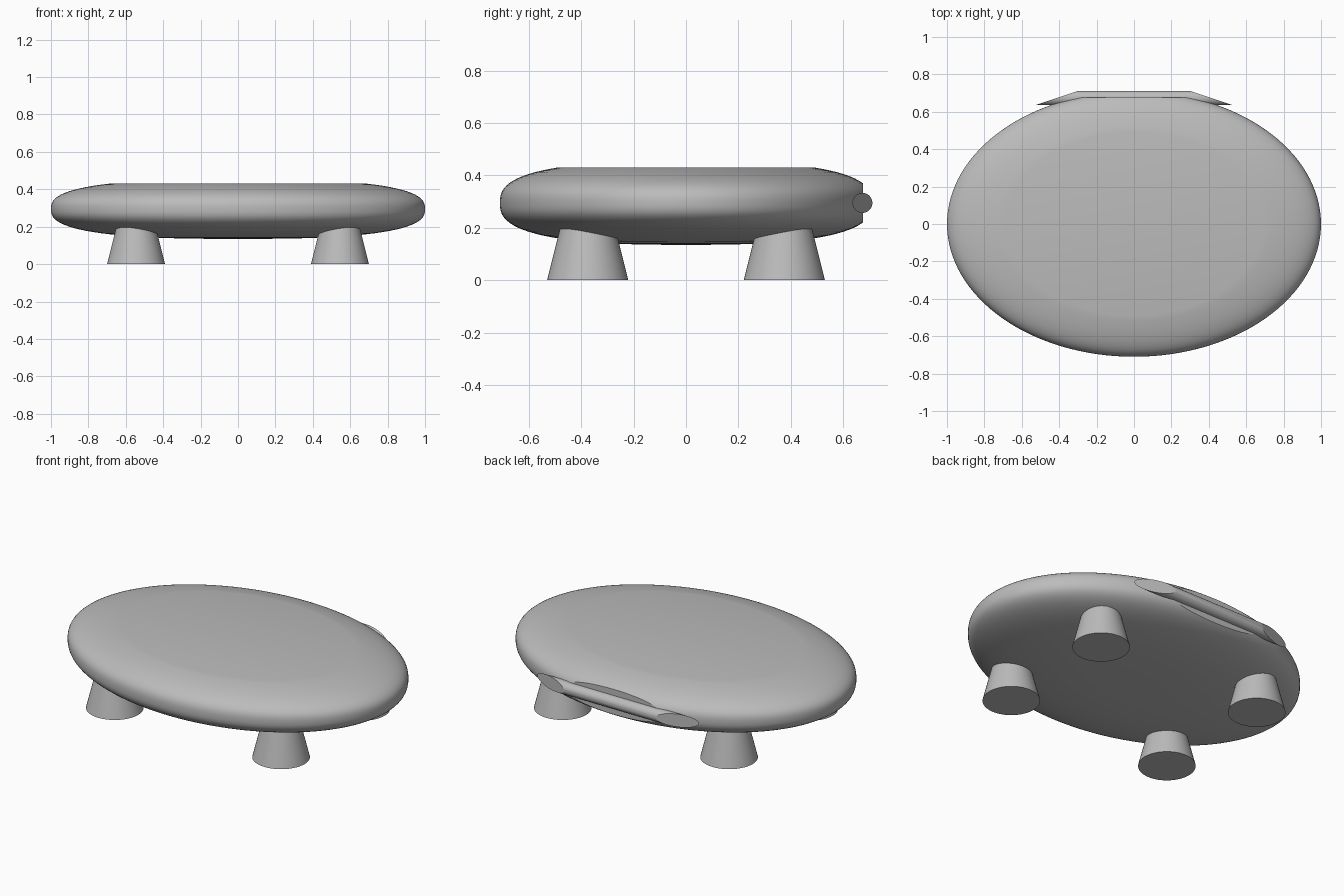
import bpy, bmesh, math
from mathutils import Vector

cube = bpy.data.objects.get("Cube")
if cube:
    bpy.data.objects.remove(cube)

grey = bpy.data.materials.new("plain grey")
grey.use_nodes = True
grey.diffuse_color = (0.5, 0.5, 0.5, 1)
grey.node_tree.nodes["Principled BSDF"].inputs["Base Color"].default_value = grey.diffuse_color

RX, RY, HALF = 1.0, 0.71, 0.16      # body half sizes
MID, TOP, BACK = 0.295, 0.43, 0.675  # widest height, flat top, flat back
POWER = 2.7
TUBE = Vector((0, 0.673, MID))


def add_object(name, bm):
    bmesh.ops.recalc_face_normals(bm, faces=bm.faces)
    mesh = bpy.data.meshes.new(name)
    bm.to_mesh(mesh)
    bm.free()
    mesh.materials.append(grey)
    obj = bpy.data.objects.new(name, mesh)
    bpy.context.collection.objects.link(obj)
    return obj


def slice_off(bm, point, normal):
    """Cut away everything on the normal's side and cap the cut."""
    geom = bm.verts[:] + bm.edges[:] + bm.faces[:]
    cut = bmesh.ops.bisect_plane(bm, geom=geom, plane_co=point, plane_no=normal, clear_outer=True)
    edges = [e for e in cut["geom_cut"] if isinstance(e, bmesh.types.BMEdge)]
    bmesh.ops.contextual_create(bm, geom=edges)


def x_cylinder(radius, length):
    bm = bmesh.new()
    bmesh.ops.create_cone(bm, cap_ends=True, segments=40, radius1=radius, radius2=radius, depth=length)
    for v in bm.verts:
        v.co = Vector((v.co.z, v.co.y, v.co.x)) + TUBE
    return bm


def apply_boolean(obj, other, operation):
    mod = obj.modifiers.new(operation.lower(), "BOOLEAN")
    mod.object, mod.operation, mod.solver = other, operation, "EXACT"
    bpy.context.view_layer.objects.active = obj
    bpy.ops.object.modifier_apply(modifier=mod.name)
    bpy.data.objects.remove(other)


def smooth(obj):
    bpy.ops.object.select_all(action="DESELECT")
    obj.select_set(True)
    bpy.context.view_layer.objects.active = obj
    bpy.ops.object.shade_smooth_by_angle(angle=math.radians(20))


# Rounded oval body, flat on top
bm = bmesh.new()
SEG, RINGS = 128, 36
e = 2 / POWER
t_top = math.asin(((TOP - MID) / HALF) ** (1 / e))
rings = []
for i in range(RINGS + 1):
    t = -math.pi / 2 + 0.03 + (t_top + math.pi / 2 - 0.03) * i / RINGS
    r = math.cos(t) ** e
    z = MID + math.copysign(abs(math.sin(t)) ** e, t) * HALF
    rings.append([bm.verts.new((RX * r * math.cos(a), RY * r * math.sin(a), z))
                  for a in (math.tau * k / SEG for k in range(SEG))])
for low, high in zip(rings, rings[1:]):
    for k in range(SEG):
        n = (k + 1) % SEG
        bm.faces.new((low[k], low[n], high[n], high[k]))
bm.faces.new(rings[0])
bm.faces.new(rings[-1])

# Flat cut across the back
slice_off(bm, (0, BACK, 0), (0, 1, 0))
body = add_object("body", bm)

# Hinge tube with slanted ends, joined to the body and bored through
bm = x_cylinder(0.038, 1.2)
for side in (-1, 1):
    slice_off(bm, (side * 0.3, 0.711, MID), (side * 0.076, 0.23, 0))
apply_boolean(body, add_object("hinge_tube", bm), "UNION")
apply_boolean(body, add_object("hinge_bore", x_cylinder(0.025, 1.8)), "DIFFERENCE")
smooth(body)

# Four tapered feet
for y, end in ((-0.375, "front"), (0.375, "back")):
    for x, side in ((-0.545, "right"), (0.545, "left")):
        bm = bmesh.new()
        bmesh.ops.create_cone(bm, cap_ends=True, segments=48, radius1=0.155, radius2=0.09, depth=0.26)
        bmesh.ops.translate(bm, verts=bm.verts, vec=(x, y, 0.13))
        smooth(add_object(f"{end}_{side}_foot", bm))
